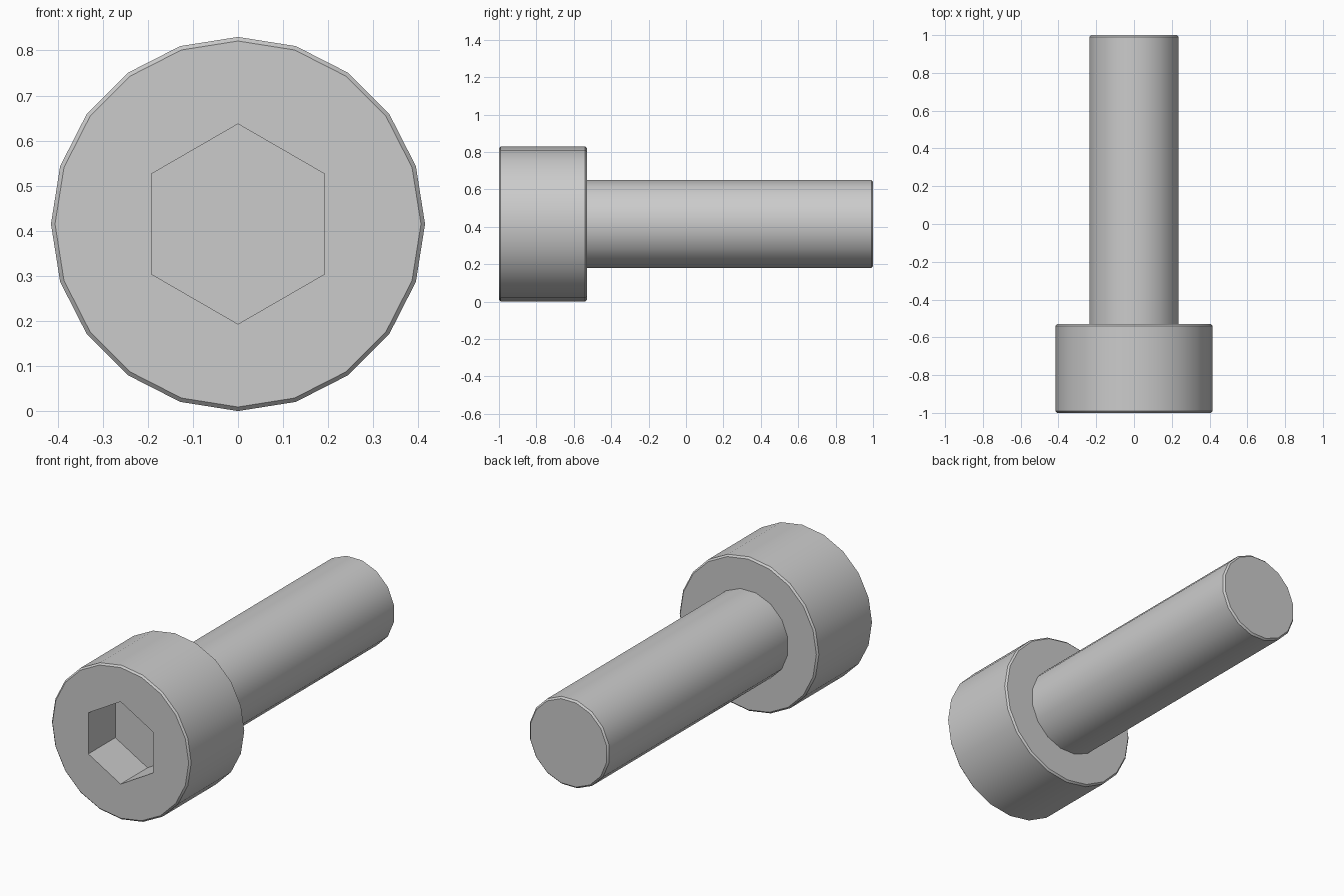
import bpy, bmesh
from math import sin, cos, pi, radians

AXIS_Z = 0.415      # height of the bolt's axis
CHAMFER = 0.009

default = bpy.data.objects.get("Cube")
if default:
    bpy.data.objects.remove(default, do_unlink=True)

steel = bpy.data.materials.new("grey steel")
steel.use_nodes = True
colour = (0.6, 0.6, 0.6, 1)
steel.diffuse_color = colour
steel.node_tree.nodes["Principled BSDF"].inputs["Base Color"].default_value = colour


def turned_part(name, sides, profile, turn=0.0):
    """Closed solid along y from (radius, y) rings; turn=0 puts a corner on top."""
    bm = bmesh.new()
    rings = []
    for radius, y in profile:
        angles = [2 * pi * (i + turn) / sides for i in range(sides)]
        rings.append([bm.verts.new((radius * sin(a), y, AXIS_Z + radius * cos(a)))
                      for a in angles])
    for a, b in zip(rings, rings[1:]):
        for i in range(sides):
            j = (i + 1) % sides
            bm.faces.new((a[i], a[j], b[j], b[i]))
    bm.faces.new(rings[0])
    bm.faces.new(rings[-1])
    bmesh.ops.recalc_face_normals(bm, faces=bm.faces)
    mesh = bpy.data.meshes.new(name)
    bm.to_mesh(mesh)
    bm.free()
    mesh.materials.append(steel)
    obj = bpy.data.objects.new(name, mesh)
    bpy.context.collection.objects.link(obj)
    return obj


def select_only(obj):
    bpy.ops.object.select_all(action="DESELECT")
    obj.select_set(True)
    bpy.context.view_layer.objects.active = obj


# Head: twenty-sided cylinder, chamfered at both ends
R, front, back = 0.415, -1.0, -0.53
head = turned_part("head", 20, [(R - CHAMFER, front), (R, front + CHAMFER),
                                (R, back - CHAMFER), (R - CHAMFER, back)])

# Hexagonal key socket cut into the front of the head
cutter = turned_part("socket_cutter", 6, [(0.222, front - 0.1), (0.222, front + 0.23)])
cutter.hide_render = True
cut = head.modifiers.new("socket", "BOOLEAN")
cut.operation = "DIFFERENCE"
cut.solver = "EXACT"
cut.object = cutter
select_only(head)
bpy.ops.object.modifier_apply(modifier=cut.name)
bpy.data.objects.remove(cutter, do_unlink=True)

# Shank: sixteen-sided, flat on top, chamfered at the tip
r, tip = 0.24, 1.0
shank = turned_part("shank", 16, [(r, back - 0.01), (r, tip - CHAMFER),
                                  (r - CHAMFER, tip)], turn=0.5)

# Smooth barrels with crisp chamfers and socket walls
for part in (head, shank):
    select_only(part)
    bpy.ops.object.shade_smooth_by_angle(angle=radians(30))
